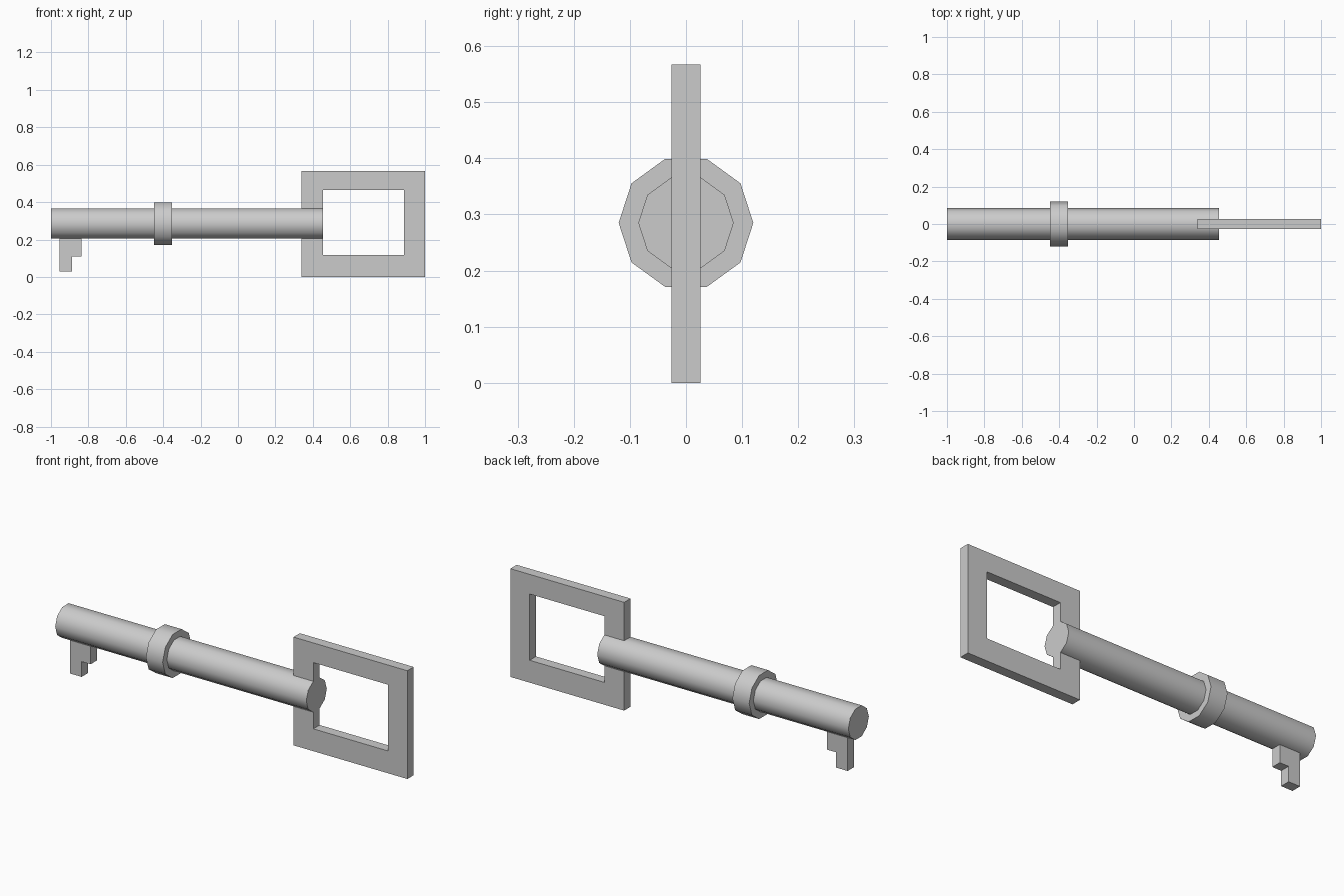
import bpy, bmesh, math

if "Cube" in bpy.data.objects:
    bpy.data.objects.remove(bpy.data.objects["Cube"])

AXIS_Z = 0.285
R = 0.085
SIDES = 10
HALF = R * math.cos(math.radians(72))          # half width of the shaft's flat top and bottom
TOP = AXIS_Z + R * math.sin(math.radians(72))
BOTTOM = 2 * AXIS_Z - TOP


def make_object(name, bm):
    bmesh.ops.recalc_face_normals(bm, faces=bm.faces)
    mesh = bpy.data.meshes.new(name)
    bm.to_mesh(mesh)
    bm.free()
    obj = bpy.data.objects.new(name, mesh)
    bpy.context.collection.objects.link(obj)
    return obj


def lathe(name, stations):
    """Ten-sided body along x from (x, radius) stations."""
    bm = bmesh.new()
    rings = []
    for x, r in stations:
        angles = [math.tau * i / SIDES for i in range(SIDES)]
        rings.append([bm.verts.new((x, r * math.cos(a), AXIS_Z + r * math.sin(a)))
                      for a in angles])
    for a, b in zip(rings, rings[1:]):
        for i in range(SIDES):
            j = (i + 1) % SIDES
            bm.faces.new((a[i], a[j], b[j], b[i]))
    bm.faces.new(rings[0])
    bm.faces.new(rings[-1])
    return make_object(name, bm)


def plate(name, points, joints):
    """Flat plate from an xz outline; edges listed in joints butt on the shaft and stay open."""
    bm = bmesh.new()
    front = [bm.verts.new((x, -HALF, z)) for x, z in points]
    back = [bm.verts.new((x, HALF, z)) for x, z in points]
    bm.faces.new(front)
    bm.faces.new(back)
    for i in range(len(points)):
        if i not in joints:
            j = (i + 1) % len(points)
            bm.faces.new((front[i], front[j], back[j], back[i]))
    return make_object(name, bm)


# Shaft with raised collar
shaft = lathe("shaft_with_collar", [(-1.0, R), (-0.45, R), (-0.45, 0.12),
                                    (-0.353, 0.12), (-0.353, R), (0.455, R)])
bpy.context.view_layer.objects.active = shaft
shaft.select_set(True)
bpy.ops.object.shade_smooth_by_angle(angle=math.radians(40))

# Rectangular handle, a frame closed by the shaft end
plate("handle_frame",
      [(0.34, TOP), (0.34, 0.567), (1.0, 0.567), (1.0, 0.0), (0.34, 0.0), (0.34, BOTTOM),
       (0.455, BOTTOM), (0.455, 0.117), (0.888, 0.117), (0.888, 0.464), (0.455, 0.464),
       (0.455, TOP)],
      {5, 11})

# Stepped bit under the shaft tip
plate("key_bit",
      [(-0.955, BOTTOM), (-0.955, 0.03), (-0.888, 0.03), (-0.888, 0.11),
       (-0.836, 0.11), (-0.836, BOTTOM)],
      {5})
